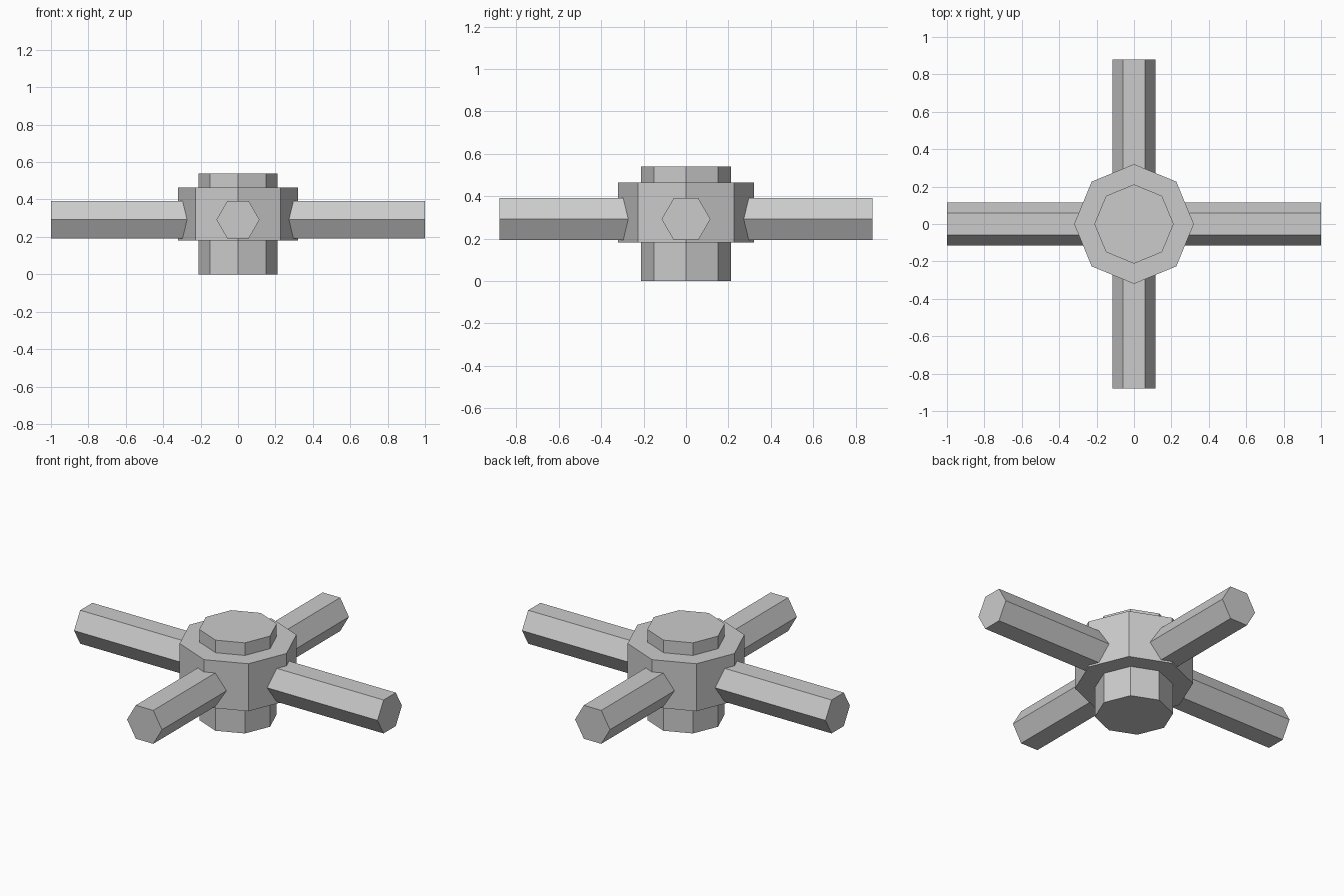
import bpy
from math import pi

if "Cube" in bpy.data.objects:
    bpy.data.objects.remove(bpy.data.objects["Cube"])


def prism(name, sides, radius, length, location, rotation=(0, 0, 0)):
    bpy.ops.mesh.primitive_cylinder_add(
        vertices=sides, radius=radius, depth=length,
        location=location, rotation=rotation)
    obj = bpy.context.object
    obj.name = name
    bpy.ops.object.transform_apply(location=False, rotation=True, scale=False)
    return obj


def upright(name, radius, z0, z1):
    return prism(name, 8, radius, z1 - z0, (0, 0, (z0 + z1) / 2))


# Octagonal shaft and the wider collar around it
upright("centre_shaft", 0.212, 0.0, 0.54)
upright("hub_collar", 0.32, 0.182, 0.465)

# Hexagonal bars crossing through the hub, edges pointing sideways
BAR_Z = 0.292
for name, length, turn in (("long_cross_bar", 2.0, 0), ("short_cross_bar", 1.76, pi / 2)):
    prism(name, 6, 0.115, length, (0, 0, BAR_Z), (0, pi / 2, turn))
